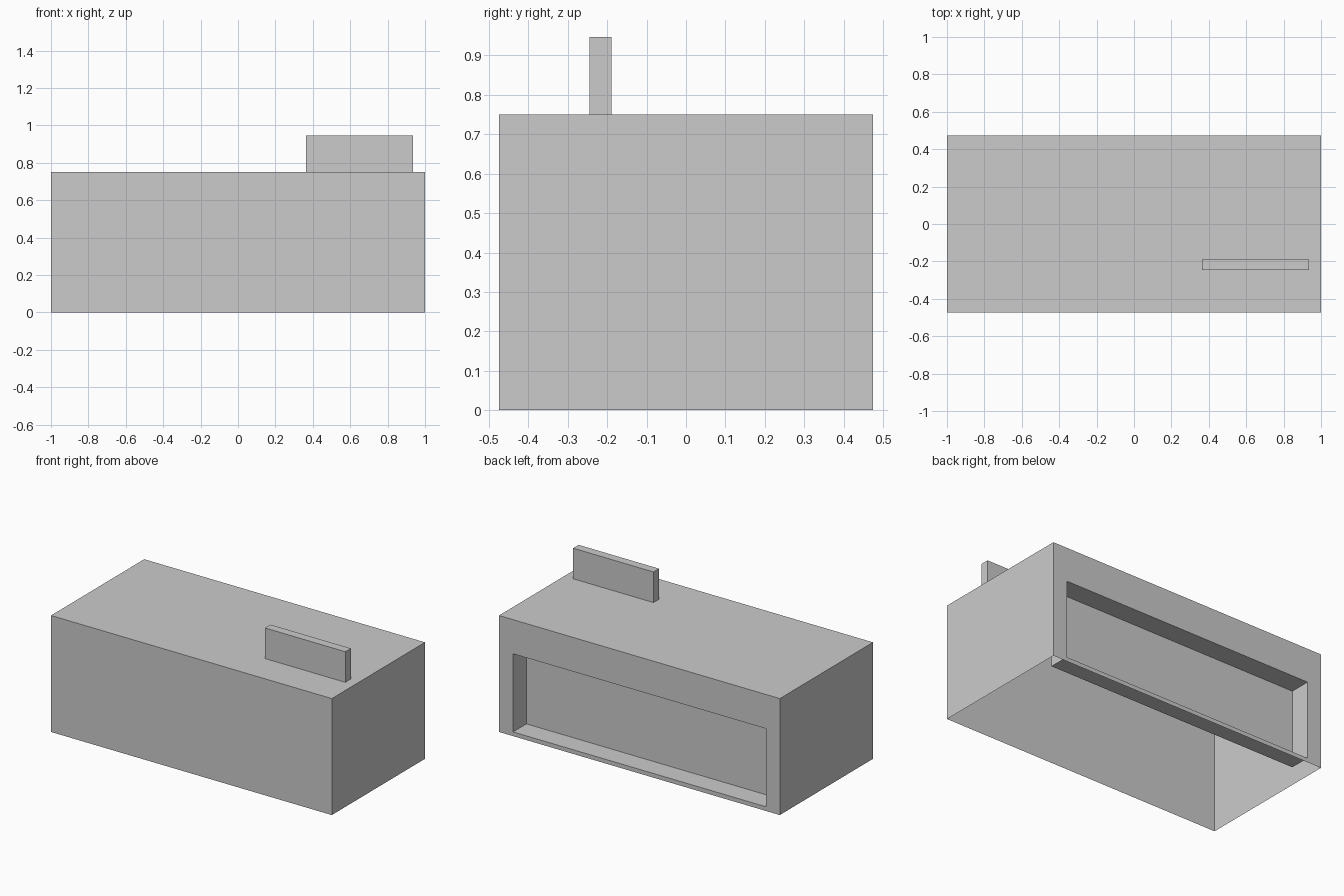
import bpy
import bmesh
from mathutils import Vector

if "Cube" in bpy.data.objects:
    bpy.data.objects.remove(bpy.data.objects["Cube"])


def open_box(bm, lo, hi):
    """Thin-walled box between two corners, without a bottom face."""
    verts = bmesh.ops.create_cube(bm, size=1)["verts"]
    lo, hi = Vector(lo), Vector(hi)
    for v in verts:
        v.co = [lo[i] if v.co[i] < 0 else hi[i] for i in range(3)]
    bm.normal_update()
    bottom = [f for f in bm.faces if f.normal.z < -0.9]
    bmesh.ops.delete(bm, geom=bottom, context="FACES_ONLY")


def inset_to(bm, face, half_x, z_lo, z_hi, y):
    """Inset a back-facing quad and place the inner quad exactly."""
    bmesh.ops.inset_individual(bm, faces=[face], thickness=0.02)
    mid = face.calc_center_median()
    for v in face.verts:
        v.co = (half_x if v.co.x > mid.x else -half_x, y,
                z_hi if v.co.z > mid.z else z_lo)


def finish(bm, name):
    bm.normal_update()
    mesh = bpy.data.meshes.new(name)
    bm.to_mesh(mesh)
    bm.free()
    obj = bpy.data.objects.new(name, mesh)
    bpy.context.collection.objects.link(obj)


HALF_Y, HEIGHT, DEPTH = 0.474, 0.75, 0.136

# Main block: open underneath, with a wide recess in the back wall
bm = bmesh.new()
open_box(bm, (-1, -HALF_Y, 0), (1, HALF_Y, HEIGHT))
back = next(f for f in bm.faces if f.normal.y > 0.9)
inset_to(bm, back, 0.9, 0.027, 0.53, HALF_Y)
inset_to(bm, back, 0.9, 0.027, 0.53, HALF_Y - DEPTH)
finish(bm, "building_block")

# Upright slab on the roof
bm = bmesh.new()
open_box(bm, (0.364, -0.245, HEIGHT), (0.936, -0.189, 0.947))
finish(bm, "roof_slab")
